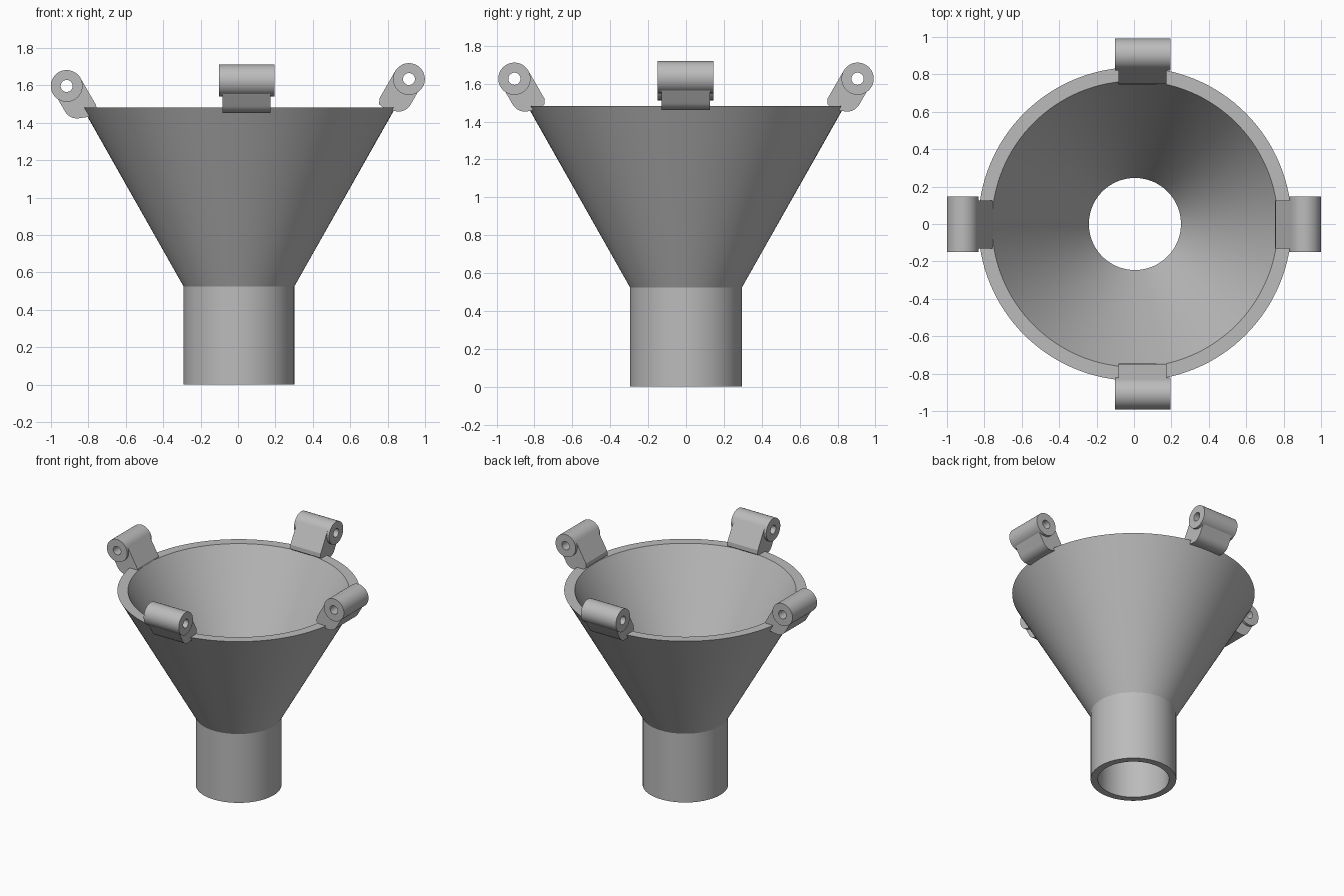
import bpy, bmesh
from math import sin, cos, pi, radians

cube = bpy.data.objects.get("Cube")
if cube:
    bpy.data.objects.remove(cube)

grey = bpy.data.materials.new("plain grey")
grey.use_nodes = True
colour = (0.5, 0.5, 0.5, 1)
grey.diffuse_color = colour
grey.node_tree.nodes["Principled BSDF"].inputs["Base Color"].default_value = colour


def finish(bm, name, location=(0, 0, 0), turn=0):
    bmesh.ops.recalc_face_normals(bm, faces=bm.faces)
    mesh = bpy.data.meshes.new(name)
    bm.to_mesh(mesh)
    bm.free()
    mesh.materials.append(grey)
    obj = bpy.data.objects.new(name, mesh)
    bpy.context.collection.objects.link(obj)
    obj.location = location
    obj.rotation_euler.z = turn
    bpy.ops.object.select_all(action='DESELECT')
    obj.select_set(True)
    bpy.context.view_layer.objects.active = obj
    bpy.ops.object.shade_smooth_by_angle(angle=radians(25))
    return obj


def lathe(profile, segments, point):
    """Revolve a closed (radius, height) profile; point() picks the axis."""
    bm = bmesh.new()
    rings = []
    for i in range(segments):
        a = 2 * pi * i / segments
        rings.append([bm.verts.new(point(r * cos(a), r * sin(a), h)) for r, h in profile])
    n = len(profile)
    for i in range(segments):
        this, after = rings[i], rings[(i + 1) % segments]
        for j in range(n):
            k = (j + 1) % n
            bm.faces.new((this[j], after[j], after[k], this[k]))
    return bm


# Funnel: straight neck, cone and flat rim, hollow all the way through
wall = [(0.296, 0), (0.296, 0.525), (0.838, 1.483),
        (0.765, 1.483), (0.246, 0.565), (0.246, 0)]
finish(lathe(wall, 128, lambda x, y, z: (x, y, z)), "funnel_body", (0.005, 0, 0))

# Hinge lugs: bored barrel carried by an arm that follows the cone slope
BARREL_R, BORE_R, HALF_BARREL, HALF_ARM = 0.085, 0.032, 0.148, 0.128


def along(s, t):
    """Arm coordinates (down the slope, inward) to (outward, up)."""
    return (-0.5 * s - 0.866 * t, -0.866 * s + 0.5 * t)


def arm_outline():
    thick, seat = 0.076, 0.06
    pts = [along(0, BARREL_R)]
    # hollow seat around the barrel
    pts += [along(seat * sin(a), seat * cos(a)) for a in [pi * i / 10 for i in range(11)]]
    pts.append(along(0, -thick))
    # rounded outer toe
    for i in range(11):
        a = radians(60) * i / 10
        pts.append(along(0.113 + thick * sin(a), -thick * cos(a)))
    # foot set into the rim
    pts += [(-0.12, -0.165), (-0.16, -0.135), along(0.168, BARREL_R)]
    return pts


def lug(side, location, turn):
    tube = [(BARREL_R, -HALF_BARREL), (BARREL_R, HALF_BARREL),
            (BORE_R, HALF_BARREL), (BORE_R, -HALF_BARREL)]
    finish(lathe(tube, 48, lambda x, y, z: (x, z, y)), side + "_lug_barrel", location, turn)
    bm = bmesh.new()
    face = bm.faces.new([bm.verts.new((u, -HALF_ARM, z)) for u, z in arm_outline()])
    new = bmesh.ops.extrude_face_region(bm, geom=[face])["geom"]
    verts = [v for v in new if isinstance(v, bmesh.types.BMVert)]
    bmesh.ops.translate(bm, verts=verts, vec=(0, 2 * HALF_ARM, 0))
    finish(bm, side + "_lug_arm", location, turn)


lug("left", (0.914, -0.002, 1.634), 0)
lug("right", (-0.916, -0.002, 1.597), pi)
lug("front", (0.046, -0.906, 1.626), -pi / 2)
lug("back", (0.046, 0.906, 1.626), pi / 2)
